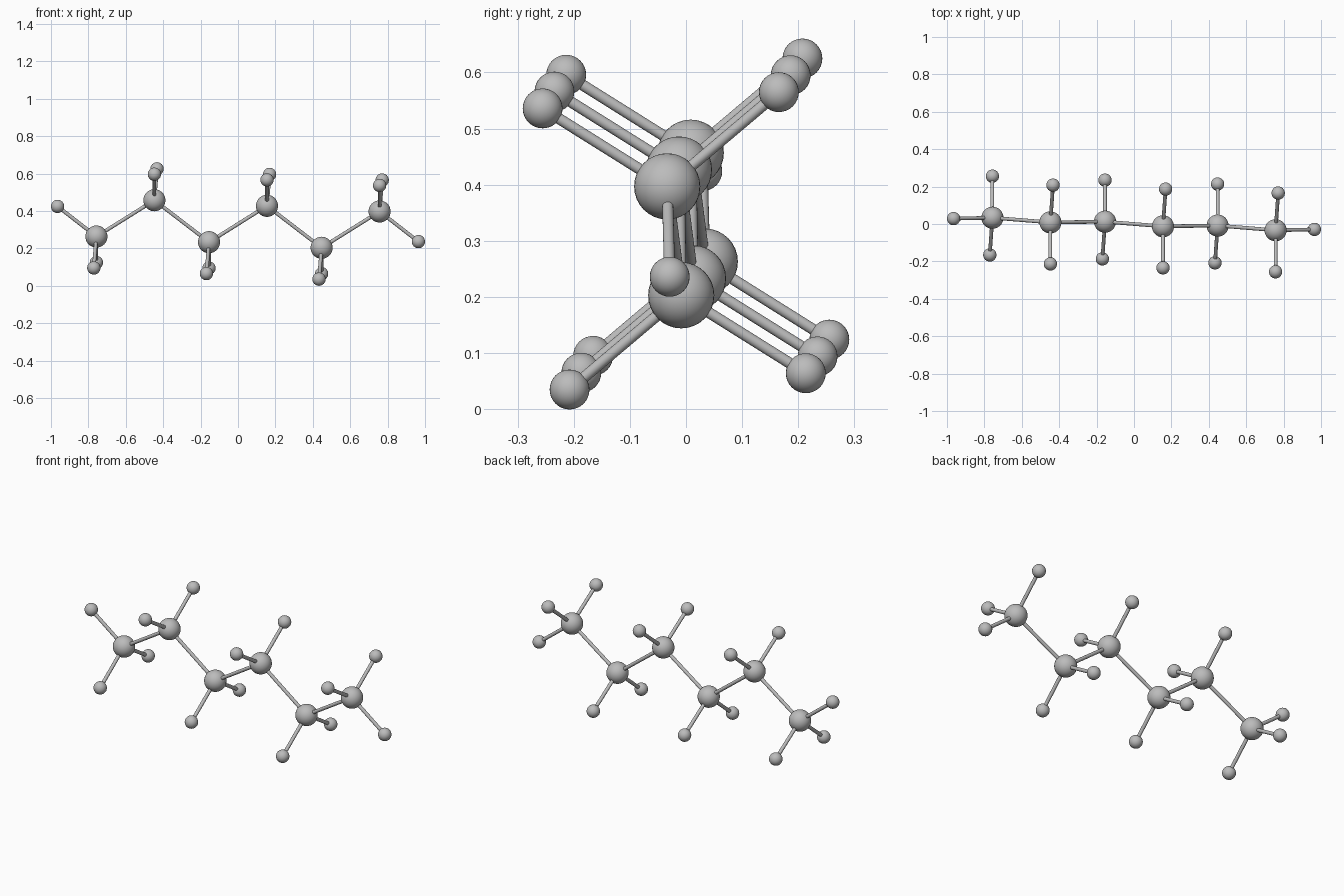
import bpy
from mathutils import Vector

if "Cube" in bpy.data.objects:
    bpy.data.objects.remove(bpy.data.objects["Cube"], do_unlink=True)

grey = bpy.data.materials.new("plain grey")
grey.use_nodes = True
colour = (0.5, 0.5, 0.5, 1)
grey.diffuse_color = colour
bsdf = next(n for n in grey.node_tree.nodes if n.type == "BSDF_PRINCIPLED")
bsdf.inputs["Base Color"].default_value = colour

CENTRE = Vector((0, 0, 0.33))
BIG, SMALL, ROD = 0.059, 0.0355, 0.0098


def finish(name):
    ob = bpy.context.object
    ob.name = name
    ob.data.materials.append(grey)
    bpy.ops.object.shade_smooth_by_angle()


def ball(name, point, radius):
    bpy.ops.mesh.primitive_uv_sphere_add(
        segments=32, ring_count=16, radius=radius, location=CENTRE + point)
    finish(name)


def rod(name, a, b):
    axis = b - a
    bpy.ops.mesh.primitive_cylinder_add(
        vertices=20, radius=ROD, depth=axis.length, location=CENTRE + (a + b) / 2)
    bpy.context.object.rotation_euler = axis.to_track_quat("Z", "Y").to_euler()
    finish(name)


def branch(name, hub, tip):
    ball(name + "_ball", tip, SMALL)
    rod(name + "_rod", hub, tip)


# Upper joints repeat along a step; lower joints are their point reflections
step = Vector((0.602, -0.021, -0.03))
first = Vector((0.155, -0.0125, 0.097))
back_arm = Vector((0.014, 0.199, 0.168))
front_arm = Vector((0, -0.222, 0.139))
end_tip = Vector((0.9645, -0.029, -0.094))

chain = []
for sign, level in ((1, "upper"), (-1, "lower")):
    for k in (-1, 0, 1):
        hub = (first + step * k) * sign
        label = f"{level}_{k + 2}"
        chain.append(hub)
        ball(label + "_joint", hub, BIG)
        branch(label + "_long_arm", hub, hub + back_arm * sign)
        branch(label + "_short_arm", hub, hub + front_arm * sign)
    # End arm on the outermost joint
    branch(level + "_end_arm", hub, end_tip * sign)

# Zigzag backbone
chain.sort(key=lambda p: p.x)
for i, (a, b) in enumerate(zip(chain, chain[1:])):
    rod(f"backbone_rod_{i + 1}", a, b)
